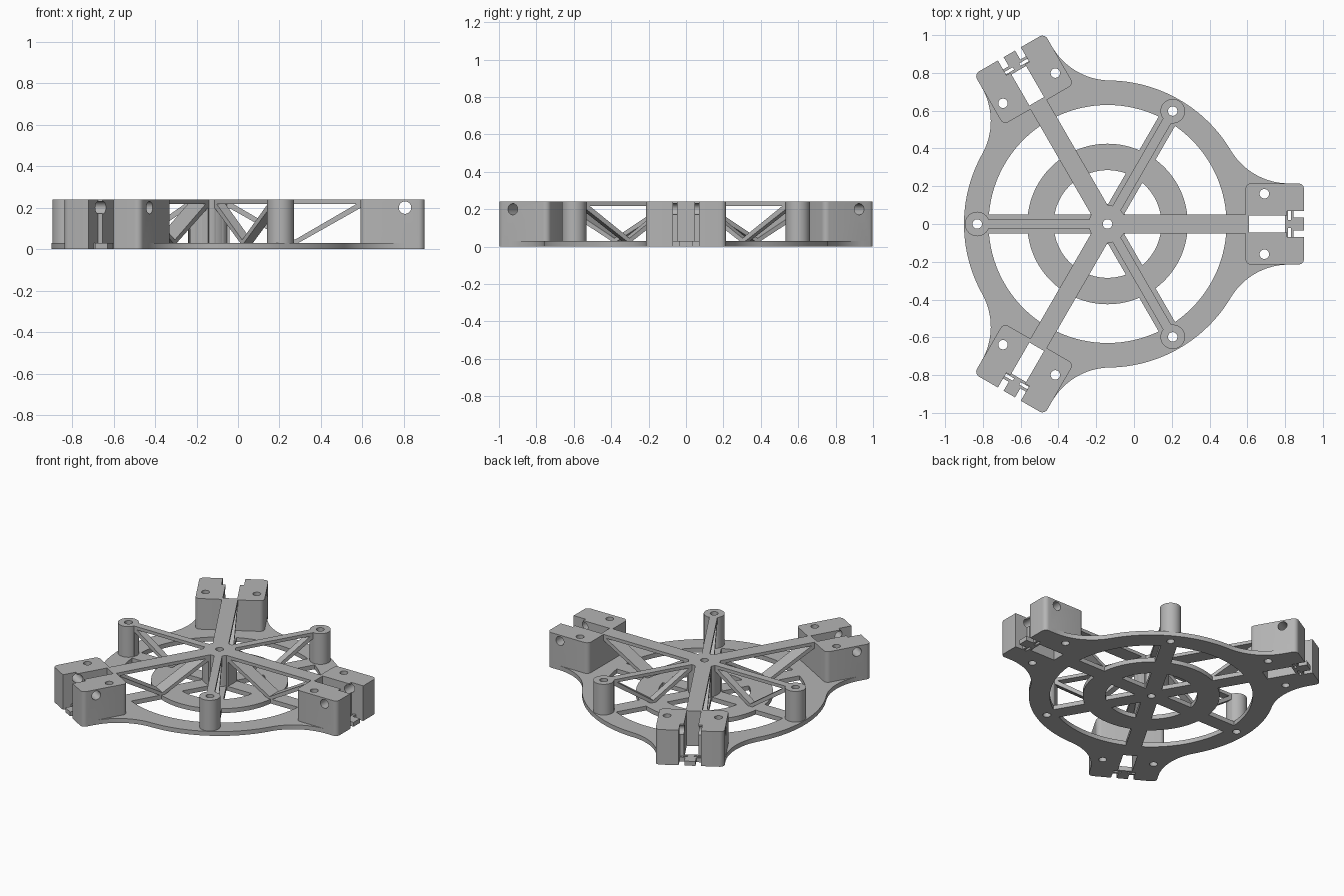
import bpy, bmesh
from math import sin, cos, asin, radians, degrees, pi
from mathutils import Matrix

if "Cube" in bpy.data.objects:
    bpy.data.objects.remove(bpy.data.objects["Cube"])

HUB_X = -0.14          # hub centre
H, PLATE = 0.24, 0.03  # full height, base plate thickness
ARM = 0.05             # half width of the spokes
POST_R = 0.69          # post distance from the hub
BOLT = 0.025           # bolt hole radius

grey = bpy.data.materials.new("light_grey")
grey.use_nodes = True
grey.diffuse_color = (0.46, 0.46, 0.46, 1)
grey.node_tree.nodes["Principled BSDF"].inputs["Base Color"].default_value = (0.46, 0.46, 0.46, 1)


def arc(cx, cy, r, a, b, n=16):
    return [(cx + r * cos(radians(a + (b - a) * i / n)),
             cy + r * sin(radians(a + (b - a) * i / n))) for i in range(n + 1)]


def circle(cx, cy, r):
    return arc(cx, cy, r, 0, 360, 32)[:-1]


def rect(x0, x1, y0, y1):
    return [(x0, y0), (x1, y0), (x1, y1), (x0, y1)]


def mirror(loop):
    return [(x, -y) for x, y in reversed(loop)]


def turn(loop, a):
    c, s = cos(radians(a)), sin(radians(a))
    return [(x * c - y * s, x * s + y * c) for x, y in loop]


def evaluated_mesh(obj):
    dg = bpy.context.evaluated_depsgraph_get()
    return bpy.data.meshes.new_from_object(obj.evaluated_get(dg))


def prism(loops, lo, hi, upright=False):
    """Extrude an outline with holes; upright turns the profile into the xz plane."""
    cu = bpy.data.curves.new("profile", "CURVE")
    cu.dimensions, cu.fill_mode, cu.extrude = "2D", "BOTH", (hi - lo) / 2
    for loop in loops:
        sp = cu.splines.new("POLY")
        sp.points.add(len(loop) - 1)
        for p, (x, y) in zip(sp.points, loop):
            p.co = (x, y, 0, 1)
        sp.use_cyclic_u = True
    tmp = bpy.data.objects.new("profile", cu)
    bpy.context.collection.objects.link(tmp)
    me = evaluated_mesh(tmp)
    bpy.data.objects.remove(tmp)
    bm = bmesh.new()
    bm.from_mesh(me)
    bmesh.ops.remove_doubles(bm, verts=bm.verts, dist=0.0002)
    bm.transform(Matrix.Translation((0, 0, (lo + hi) / 2)))
    if upright:
        bm.transform(Matrix.Rotation(pi / 2, 4, "X"))
    bmesh.ops.recalc_face_normals(bm, faces=bm.faces)
    bm.to_mesh(me)
    bm.free()
    return me


def place(name, me, angle=0):
    me.materials.clear()
    me.materials.append(grey)
    ob = bpy.data.objects.new(name, me)
    ob.location.x = HUB_X
    ob.rotation_euler.z = radians(angle)
    bpy.context.collection.objects.link(ob)
    bpy.ops.object.select_all(action="DESELECT")
    ob.select_set(True)
    bpy.context.view_layer.objects.active = ob
    bpy.ops.object.shade_smooth_by_angle(angle=radians(30))
    return ob


def window(r1, r2):
    """Opening between two neighbouring spokes."""
    a1, a2 = degrees(asin(ARM / r1)), degrees(asin(ARM / r2))
    return arc(0, 0, r2, a2, 60 - a2) + arc(0, 0, r1, 60 - a1, a1)


def truss(r0, w0, w1, r1):
    """Side profile of a spoke with a V of two diagonals between w0 and w1."""
    mid, t, top = (w0 + w1) / 2, 0.018, H - 0.022
    return [rect(r0, r1, 0.01, H),
            [(w0, PLATE), (mid - t, PLATE), (w0, top - 0.02)],
            [(w0 + t, top), (mid, PLATE + 0.015), (w1 - t, top)],
            [(mid + t, PLATE), (w1, PLATE), (w1, top - 0.02)]]


# Base plate: ring with three flared lugs, windows, clip slots and bolt holes
half = [(1.04, 0.035), (0.985, 0.035), (0.985, 0.07), (1.04, 0.07)]
half += arc(1.01, 0.185, 0.03, 0, 90, 6)
half += arc(0.96, 0.573, 0.358, -90, -149.2)
half += arc(0, 0, 0.76, 30.8, 60)[1:-1] + [(0.38, 0.658)]
lug = mirror(half)[1:] + half
outline, holes = [], [circle(0, 0, BOLT)]
clip_slot = rect(0.955, 0.97, 0.02, 0.07)
for a in (0, 120, 240):
    outline += turn(lug, a)
    holes += [turn(h, a) for h in (
        rect(0.75, 0.94, -0.045, 0.045), clip_slot, mirror(clip_slot),
        circle(0.83, 0.16, BOLT), circle(0.83, -0.16, BOLT))]
    holes.append(turn(circle(POST_R, 0, BOLT), a + 60))
for a in range(0, 360, 60):
    holes += [turn(window(0.425, 0.63), a), turn(window(0.105, 0.285), a)]
place("base_plate", prism([outline] + holes, 0, PLATE))

# Hub
place("hub", prism([circle(0, 0, 0.1), circle(0, 0, BOLT)], 0, H))

# Clamp block with a bolt hole and a cross hole
block = [(0.73, 0.045)] + arc(0.76, 0.185, 0.03, 180, 90, 6) + arc(1.01, 0.185, 0.03, 90, 0, 6)
block += [(1.04, 0.07), (0.95, 0.07), (0.95, 0.045)]
bolt = circle(0.83, 0.16, BOLT)
cutter = place("cross_hole_cutter", prism([circle(0.945, 0.2, 0.03)], -0.4, 0.4, True))
cutter.hide_render = True
clamps = []
for loops in ([block, bolt], [mirror(block), mirror(bolt)]):
    ob = place("clamp_blank", prism(loops, 0, H))
    mod = ob.modifiers.new("cross_hole", "BOOLEAN")
    mod.operation, mod.solver, mod.object = "DIFFERENCE", "EXACT", cutter
    bpy.context.view_layer.update()
    clamps.append(evaluated_mesh(ob))
    bpy.data.objects.remove(ob)
bpy.data.objects.remove(cutter)

# Repeated parts around the hub
wide = prism(truss(0.085, 0.098, 0.73, 0.75), -ARM, ARM, True)
slim = prism(truss(0.085, 0.098, 0.628, 0.64), -0.025, 0.025, True)
post = prism([circle(POST_R, 0, 0.065), circle(POST_R, 0, BOLT)], 0, H)
for i, a in enumerate((0, 120, 240), 1):
    place(f"clamp_arm_{i}", wide, a)
    place(f"clamp_block_left_{i}", clamps[0], a)
    place(f"clamp_block_right_{i}", clamps[1], a)
    place(f"post_arm_{i}", slim, a + 60)
    place(f"post_{i}", post, a + 60)
